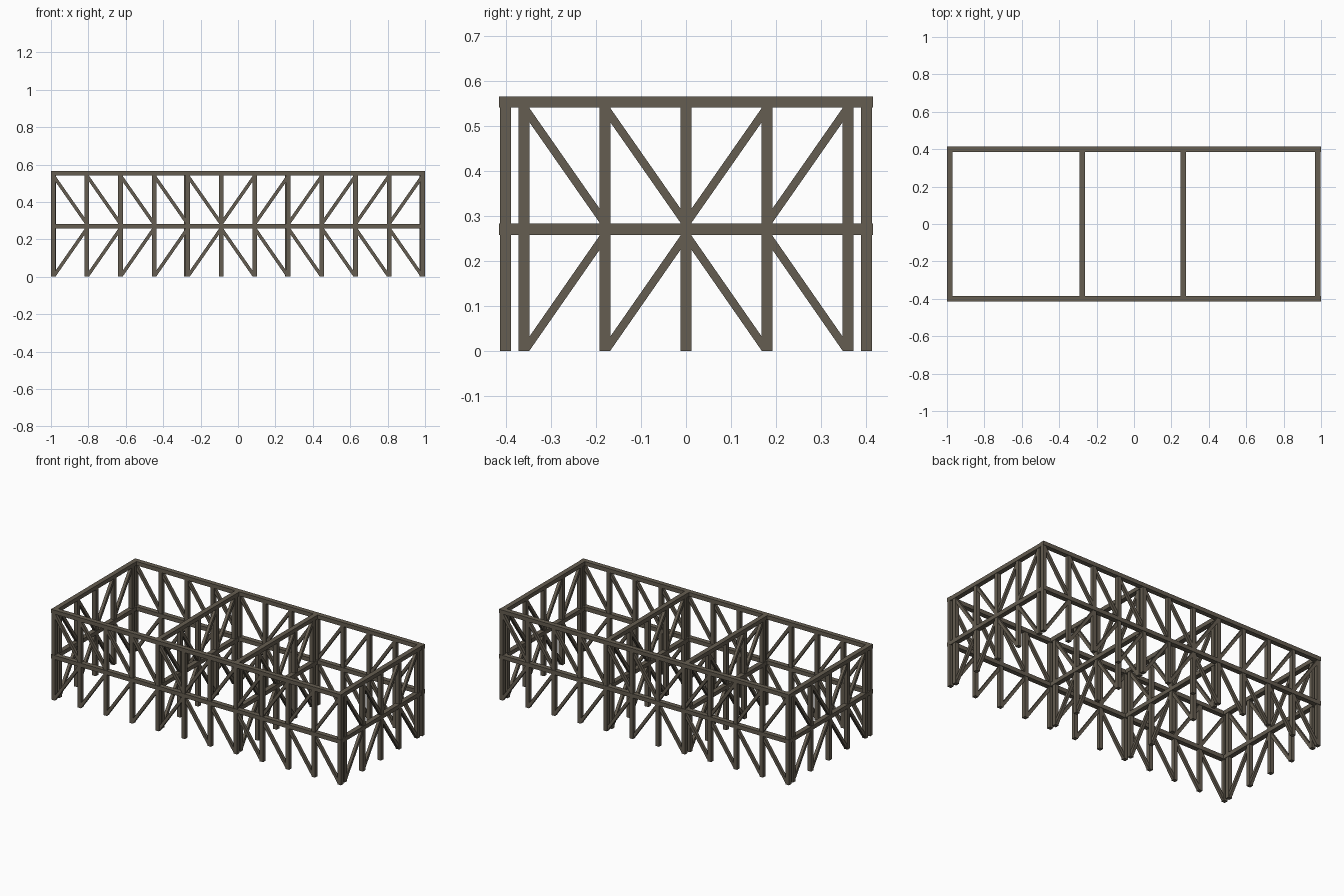
import bpy, bmesh

if "Cube" in bpy.data.objects:
    bpy.data.objects.remove(bpy.data.objects["Cube"])

wood = bpy.data.materials.new("weathered_brown")
wood.diffuse_color = (0.130, 0.110, 0.082, 1)
wood.use_nodes = True
wood.node_tree.nodes["Principled BSDF"].inputs["Base Color"].default_value = wood.diffuse_color

STEP = 0.1795            # distance between posts
POST, BRACE = 0.0245, 0.018
RAIL_D, RAIL_H = 0.03, 0.025
MID, TOP = 0.2705, 0.5525  # rail centre heights
LEVELS = ((0.0, MID - RAIL_H / 2, 1), (MID + RAIL_H / 2, TOP - RAIL_H / 2, -1))


def prism(bm, a, b, za, zb, h, d):
    """Bar from a to b along the frame with upright ends, height h, depth d."""
    v = [bm.verts.new((u, w, z + s * h / 2))
         for w in (-d / 2, d / 2)
         for u, z, s in ((a, za, -1), (b, zb, -1), (b, zb, 1), (a, za, 1))]
    for f in ((0, 1, 2, 3), (7, 6, 5, 4), (0, 4, 5, 1),
              (1, 5, 6, 2), (2, 6, 7, 3), (3, 7, 4, 0)):
        bm.faces.new([v[i] for i in f])


def part(name, build, loc, turned):
    bm = bmesh.new()
    build(bm)
    bmesh.ops.recalc_face_normals(bm, faces=bm.faces)
    mesh = bpy.data.meshes.new(name)
    bm.to_mesh(mesh)
    bm.free()
    mesh.materials.append(wood)
    ob = bpy.data.objects.new(name, mesh)
    ob.location = loc
    ob.rotation_euler.z = 1.5707963 if turned else 0
    bpy.context.collection.objects.link(ob)


def frame(name, posts, apex, half, loc, turned=False):
    """Trestle frame: two rails, posts and braces leaning towards the apex post."""
    def rails(bm):
        for z in (MID, TOP):
            prism(bm, -half, half, z, z, RAIL_H, RAIL_D)

    def uprights(bm):
        for p in posts:
            for lo, hi, _ in LEVELS:
                m = (lo + hi) / 2
                prism(bm, p - POST / 2, p + POST / 2, m, m, hi - lo, POST)

    def braces(bm):
        for i in range(len(posts) - 1):
            for lo, hi, lean in LEVELS:
                rising = (lean > 0) == (i < apex)
                slope = (hi - lo) / STEP * (1 if rising else -1)
                m = (lo + hi) / 2
                c = (posts[i] + posts[i + 1]) / 2
                r = (STEP - POST) / 2
                h = BRACE * (1 + slope * slope) ** 0.5
                prism(bm, c - r, c + r, m - slope * r, m + slope * r, h, BRACE)

    for kind, build in (("rails", rails), ("posts", uprights), ("braces", braces)):
        part(f"{name}_{kind}", build, loc, turned)


# long frames front and back
long_posts = [(i - 5.5) * STEP for i in range(12)]
for name, y in (("front", -0.4), ("back", 0.4)):
    frame(name, long_posts, 5, 1.0, (0, y, 0))

# cross frames
cross_posts = [(i - 2) * STEP for i in range(5)]
for name, x in (("left_end", -0.985), ("left_middle", -0.276),
                ("right_middle", 0.264), ("right_end", 0.983)):
    frame(name, cross_posts, 2, 0.415, (x, 0, 0), True)
